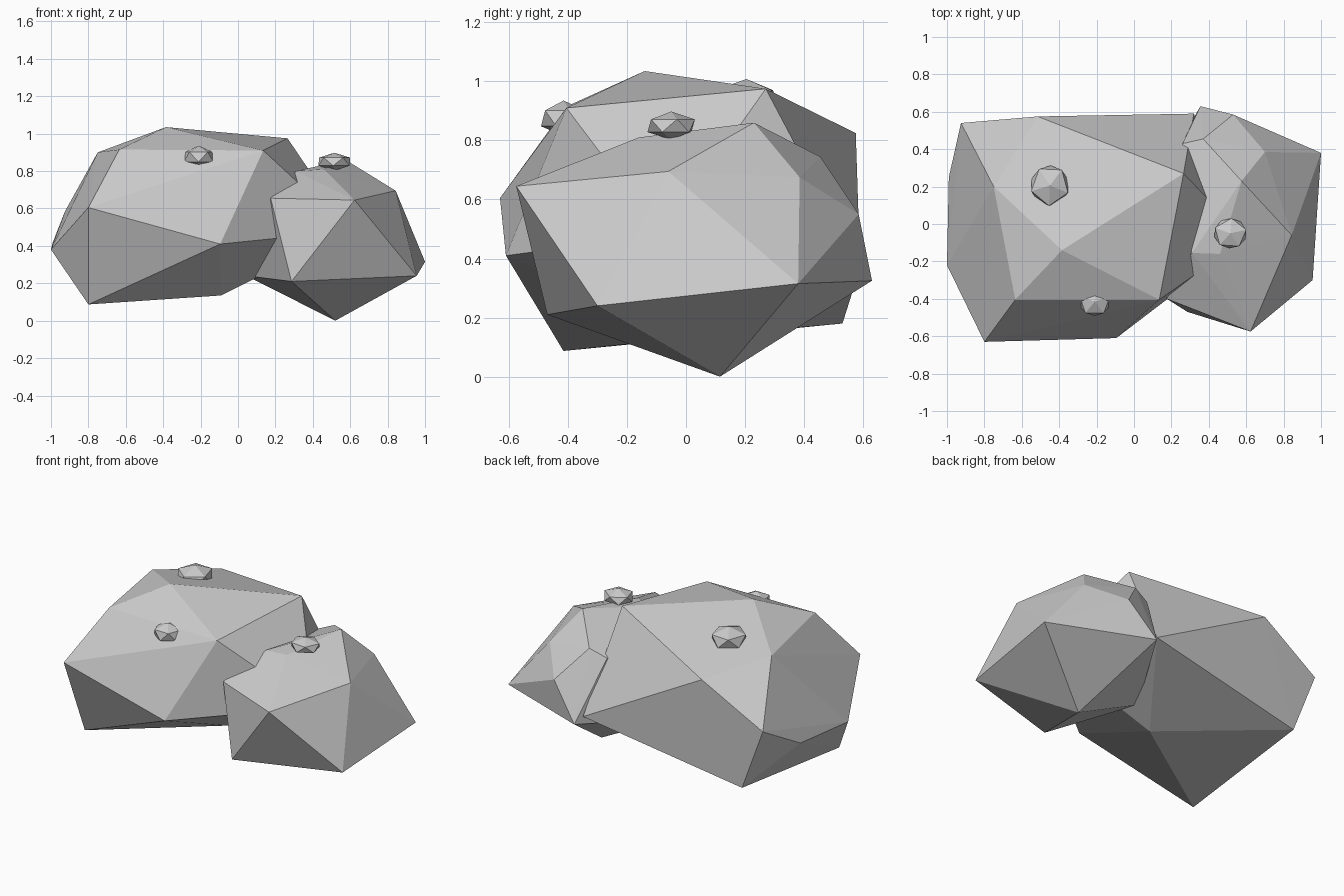
import bpy, bmesh
from mathutils import Matrix, Vector, Euler

if "Cube" in bpy.data.objects:
    bpy.data.objects.remove(bpy.data.objects["Cube"])


def finish(name, bm):
    mesh = bpy.data.meshes.new(name)
    bm.to_mesh(mesh)
    bm.free()
    obj = bpy.data.objects.new(name, mesh)
    bpy.context.collection.objects.link(obj)
    return obj


def boulder(name, corners):
    """Faceted boulder: convex hull around a few corner points."""
    bm = bmesh.new()
    for c in corners:
        bm.verts.new(c)
    res = bmesh.ops.convex_hull(bm, input=bm.verts)
    junk = {g for g in res["geom_interior"] + res["geom_unused"]
            if isinstance(g, bmesh.types.BMVert)}
    bmesh.ops.delete(bm, geom=list(junk), context='VERTS')
    bmesh.ops.recalc_face_normals(bm, faces=bm.faces)
    return finish(name, bm)


def pebble(name, centre, radii, turn):
    """Flattened low-poly pebble."""
    bm = bmesh.new()
    bmesh.ops.create_icosphere(bm, subdivisions=1, radius=1)
    rot = Euler((0, 0, turn)).to_matrix().to_4x4()
    bm.transform(Matrix.Translation(Vector(centre)) @ Matrix.Diagonal((*radii, 1)) @ rot)
    return finish(name, bm)


# Large boulder on the left
boulder("large_boulder", [
    (-1, -.22, .38), (-.99, .25, .42), (-.925, .54, .585), (-.75, .2, .9),
    (-.635, -.405, .915), (-.385, -.14, 1.035), (.265, .27, .975),
    (.135, -.405, .91), (-.8, -.63, .605), (-.8, -.415, .087),
    (-.095, -.61, .41), (-.09, .035, .135), (-.77, .53, .18),
    (-.515, .575, .825), (.32, .59, .37), (.6, -.08, .48)])

# Smaller boulder leaning into it on the right
boulder("small_boulder", [
    (.52, .115, 0), (.955, -.30, .24), (1, .38, .315), (.843, -.06, .695),
    (.623, -.575, .645), (.286, -.47, .21), (.7, .385, .675),
    (.575, .23, .86), (.53, .585, .55), (.355, .63, .325),
    (.37, .455, .745), (.175, -.4, .655), (.045, .09, .24),
    (.46, -.16, .81), (.31, -.155, .8), (.26, .43, .7)])

# Pebbles resting on the boulders
pebble("front_pebble", (-.21, -.415, .875), (.093, .085, .06), .3)
pebble("back_pebble", (-.45, .205, .94), (.115, .12, .068), .9)
pebble("right_pebble", (.515, -.05, .85), (.098, .09, .048), 1.5)
